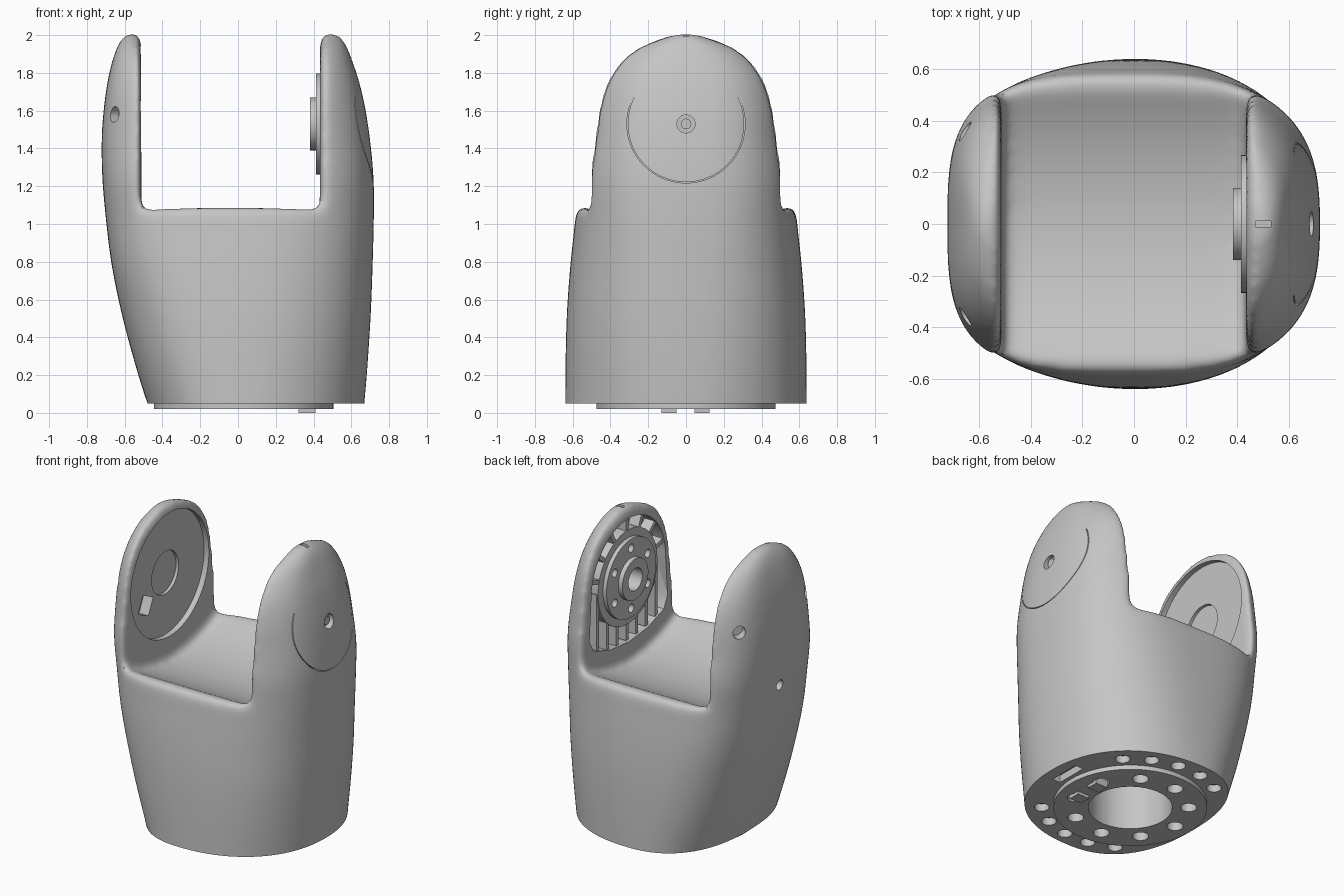
import bpy, bmesh, math
from mathutils import Vector

cube = bpy.data.objects.get("Cube")
if cube:
    bpy.data.objects.remove(cube, do_unlink=True)

grey = bpy.data.materials.new("light grey")
grey.use_nodes = True
colour = (0.56, 0.56, 0.56, 1)
grey.diffuse_color = colour
grey.node_tree.nodes["Principled BSDF"].inputs["Base Color"].default_value = colour

JOINT = 1.53      # height of the joint axis
RING_X = 0.03     # centre of the mounting ring


def finish(name, bm):
    bmesh.ops.recalc_face_normals(bm, faces=bm.faces)
    mesh = bpy.data.meshes.new(name)
    bm.to_mesh(mesh)
    bm.free()
    obj = bpy.data.objects.new(name, mesh)
    bpy.context.collection.objects.link(obj)
    mesh.materials.append(grey)
    return obj


def arc(r, cu=0, cv=0, start=0, end=360, n=40):
    closed = end - start == 360
    steps = [math.radians(start + (end - start) * i / n) for i in range(n if closed else n + 1)]
    return [(cu + r * math.cos(t), cv + r * math.sin(t)) for t in steps]


def rect(u0, u1, v0, v1):
    return [(u0, v0), (u1, v0), (u1, v1), (u0, v1)]


def prisms(name, items):
    """Each item is (outline, axis, low, high)."""
    bm = bmesh.new()
    for pts, axis, lo, hi in items:
        rows = []
        for t in (lo, hi):
            rows.append([bm.verts.new((t, u, v) if axis == "x" else (u, v, t)) for u, v in pts])
        bm.faces.new(rows[0])
        bm.faces.new(rows[1][::-1])
        for i in range(len(pts)):
            j = (i + 1) % len(pts)
            bm.faces.new((rows[0][i], rows[0][j], rows[1][j], rows[1][i]))
    return finish(name, bm)


def apply(obj, mod):
    bpy.context.view_layer.objects.active = obj
    bpy.ops.object.modifier_apply(modifier=mod.name)


def cut(obj, cutter, keep=False):
    cutter.hide_render = True
    mod = obj.modifiers.new("cut", "BOOLEAN")
    mod.operation, mod.solver, mod.object = "DIFFERENCE", "EXACT", cutter
    apply(obj, mod)
    if not keep:
        bpy.data.objects.remove(cutter, do_unlink=True)


# Outer form: height, left reach, right reach, half depth, left and right squareness
sections = [
    (-0.20, 0.38, 0.64, 0.64, 2.4, 2.2), (0.05, 0.48, 0.67, 0.64, 2.4, 2.2),
    (0.30, 0.557, 0.69, 0.638, 2.6, 2.3), (0.55, 0.622, 0.705, 0.63, 2.8, 2.4),
    (0.80, 0.672, 0.714, 0.611, 3.1, 2.5), (1.05, 0.702, 0.72, 0.585, 3.4, 2.7),
    (1.25, 0.719, 0.718, 0.507, 3.5, 2.8), (1.45, 0.722, 0.699, 0.48, 3.5, 2.8),
    (1.60, 0.712, 0.677, 0.46, 3.5, 2.8), (1.75, 0.692, 0.643, 0.416, 3.5, 2.8),
    (1.87, 0.664, 0.603, 0.335, 3.5, 2.8), (1.95, 0.635, 0.572, 0.23, 3.5, 2.8),
    (2.015, 0.598, 0.532, 0.05, 3.5, 2.8)]


def half_sections(s):
    # Above the saddle the depth is given at each arm, so widen it for the middle
    z, left, right, y, nl, nr = s
    yl = yr = y
    if z > 1.1:
        yl /= (1 - (0.55 / left) ** nl) ** (1 / nl)
        yr /= (1 - (0.47 / right) ** nr) ** (1 / nr)
    return Vector((z, left, right, yl, yr, nl, nr))


def smooth_rows(rows, steps=4):
    out = []
    for i in range(len(rows) - 1):
        a, b = rows[i], rows[i + 1]
        p, q = rows[max(i - 1, 0)], rows[min(i + 2, len(rows) - 1)]
        for k in range(steps):
            t = k / steps
            out.append(a + (b - p + (p * 2 - a * 5 + b * 4 - q + (a * 3 - p - b * 3 + q) * t) * t) * (t / 2))
    return out + [rows[-1]]


bm = bmesh.new()
loops = []
SEG = 72
for z, left, right, yl, yr, nl, nr in smooth_rows([half_sections(s) for s in sections]):
    loop = []
    for i in range(SEG):
        t = math.tau * (i + 0.5) / SEG
        c, s = math.cos(t), math.sin(t)
        reach, depth, n = (right, yr, nr) if c > 0 else (left, yl, nl)
        loop.append(bm.verts.new((reach * math.copysign(abs(c) ** (2 / n), c),
                                  depth * math.copysign(abs(s) ** (2 / n), s), z)))
    loops.append(loop)
for a, b in zip(loops, loops[1:]):
    for i in range(SEG):
        j = (i + 1) % SEG
        bm.faces.new((a[i], a[j], b[j], b[i]))
bm.faces.new(loops[0][::-1])
bm.faces.new(loops[-1])
body = finish("fork_body", bm)

# Gap between the arms, with a hollow saddle, then soft fillets
saddle = arc(1.041, 0, 1.991, 239.4, 300.6, 32) + [(0.9, 1.095), (0.9, 2.4), (-0.9, 2.4), (-0.9, 1.095)]
cut(body, prisms("gap_cutter", [(saddle, "x", -0.512, 0.433)]))
remesh = body.modifiers.new("remesh", "REMESH")
remesh.mode, remesh.voxel_size = "VOXEL", 0.018
apply(body, remesh)
soften = body.modifiers.new("soften", "SMOOTH")
soften.factor, soften.iterations = 0.5, 50
apply(body, soften)

# Flat underside
cut(body, prisms("base_cutter", [(rect(-2, 2, -2, 2), "z", -1, 0.05)]))

# Bolt holes, bore and key slot in the underside
bolts = [(arc(0.26, RING_X), "z", -0.1, 0.6)]
for i in range(9):
    t = math.radians(20 + 40 * i)
    bolts.append((arc(0.05, RING_X + 0.36 * math.cos(t), 0.36 * math.sin(t), n=20), "z", -0.1, 0.12))
rim_bolts = [(rect(0.53, 0.59, -0.08, 0.14), "z", -0.1, 0.1)]
for side in (1, -1):
    for i in range(5):
        t = math.radians(45 + 18.75 * i) * side
        rim_bolts.append((arc(0.046, RING_X + 0.55 * math.cos(t), 0.55 * math.sin(t), n=20), "z", -0.1, 0.1))
bore = prisms("bore_cutter", bolts)
cut(body, bore, keep=True)
cut(body, prisms("rim_bolt_cutter", rim_bolts))

# Pockets in the arms, cap seam and screw recess
arch = arc(0.4, 0, JOINT, 0, 180) + [(-0.42, 1.25), (-0.38, 1.17), (-0.2, 1.11),
                                    (0, 1.09), (0.2, 1.11), (0.38, 1.17), (0.42, 1.25)]
seam = arc(0.313, 0, JOINT, -207, 27, 60) + arc(0.308, 0, JOINT, -207, 27, 60)[::-1]
cut(body, prisms("arm_cutter", [
    (arc(0.42, 0, JOINT, n=64), "x", -0.55, -0.3),
    (arch, "x", 0.3, 0.52),
    (seam, "x", 0.61, 0.9),
    (arc(0.048, 0, JOINT, n=24), "x", 0.65, 0.9),
    (arc(0.035, 0, 1.1, n=24), "x", -0.9, -0.66),
    (rect(0.47, 0.53, -0.012, 0.012), "z", 1.98, 2.2)]))
cut(body, prisms("recess_cutter", [
    (arc(0.145, 0, JOINT), "x", -0.57, -0.5),
    (arc(0.085, -0.21, 1.385, 20, 380, 4), "x", -0.62, -0.5)]))

# Screw holes on the outer corners of one arm
for side in (1, -1):
    hole = prisms("corner_hole_cutter", [(arc(0.042, n=24), "z", -0.06, 0.1)])
    hole.rotation_mode = "QUATERNION"
    hole.rotation_quaternion = Vector((-0.8, 0.6 * side, 0)).to_track_quat("Z", "Y")
    hole.location = (-0.655, 0.36 * side, 1.58)
    bpy.context.view_layer.update()
    cut(body, hole)

# Mounting ring and locating keys
ring = prisms("mounting_ring", [(arc(0.475, RING_X, n=72), "z", 0.02, 0.056)])
cut(ring, bore)
keys = prisms("locating_keys", [(rect(0.32, 0.41, y, y + 0.08), "z", 0, 0.05) for y in (-0.13, 0.045)])

# Joint hub with bolt circle
flange = prisms("hub_flange", [(arc(0.32, 0, JOINT, n=56), "x", 0.44, 0.53)])
hub = prisms("joint_hub", [(arc(0.267, 0, JOINT, n=56), "x", 0.413, 0.53)])
boss = prisms("hub_boss", [(arc(0.14, 0, JOINT), "x", 0.382, 0.44)])
hub_holes = [(arc(0.075, 0, JOINT), "x", 0.3, 0.51)]
for i in range(6):
    t = math.radians(30 + 60 * i)
    hub_holes.append((arc(0.028, 0.205 * math.cos(t), JOINT + 0.205 * math.sin(t), n=16), "x", 0.3, 0.48))
hub_cutter = prisms("hub_cutter", hub_holes)
cut(flange, hub_cutter, keep=True)
cut(hub, hub_cutter, keep=True)
cut(boss, hub_cutter)

# Stiffening ribs: upright below the hub, radial above it
rib_list = []
for i in range(-3, 4):
    y = i * 0.105
    head = JOINT - math.sqrt(max(0.31 ** 2 - y * y, 0.0))
    rib_list.append((rect(y - 0.014, y + 0.014, 1.1 + 0.4 * y * y, head), "x", 0.445, 0.53))
for i in range(7):
    t = math.radians(15 + 25 * i)
    d, w = Vector((math.cos(t), math.sin(t))), Vector((-math.sin(t), math.cos(t))) * 0.014
    quad = [d * 0.31 - w, d * 0.405 - w, d * 0.405 + w, d * 0.31 + w]
    rib_list.append(([(p.x, p.y + JOINT) for p in quad], "x", 0.445, 0.53))
ribs = prisms("arm_ribs", rib_list)

# Cap screw
screw = prisms("cap_screw", [(arc(0.028, 0, JOINT, n=24), "x", 0.64, 0.672)])

for obj in (body, ring, keys, flange, hub, boss, ribs, screw):
    bpy.ops.object.select_all(action="DESELECT")
    obj.select_set(True)
    bpy.context.view_layer.objects.active = obj
    bpy.ops.object.shade_smooth_by_angle(angle=math.radians(35))
